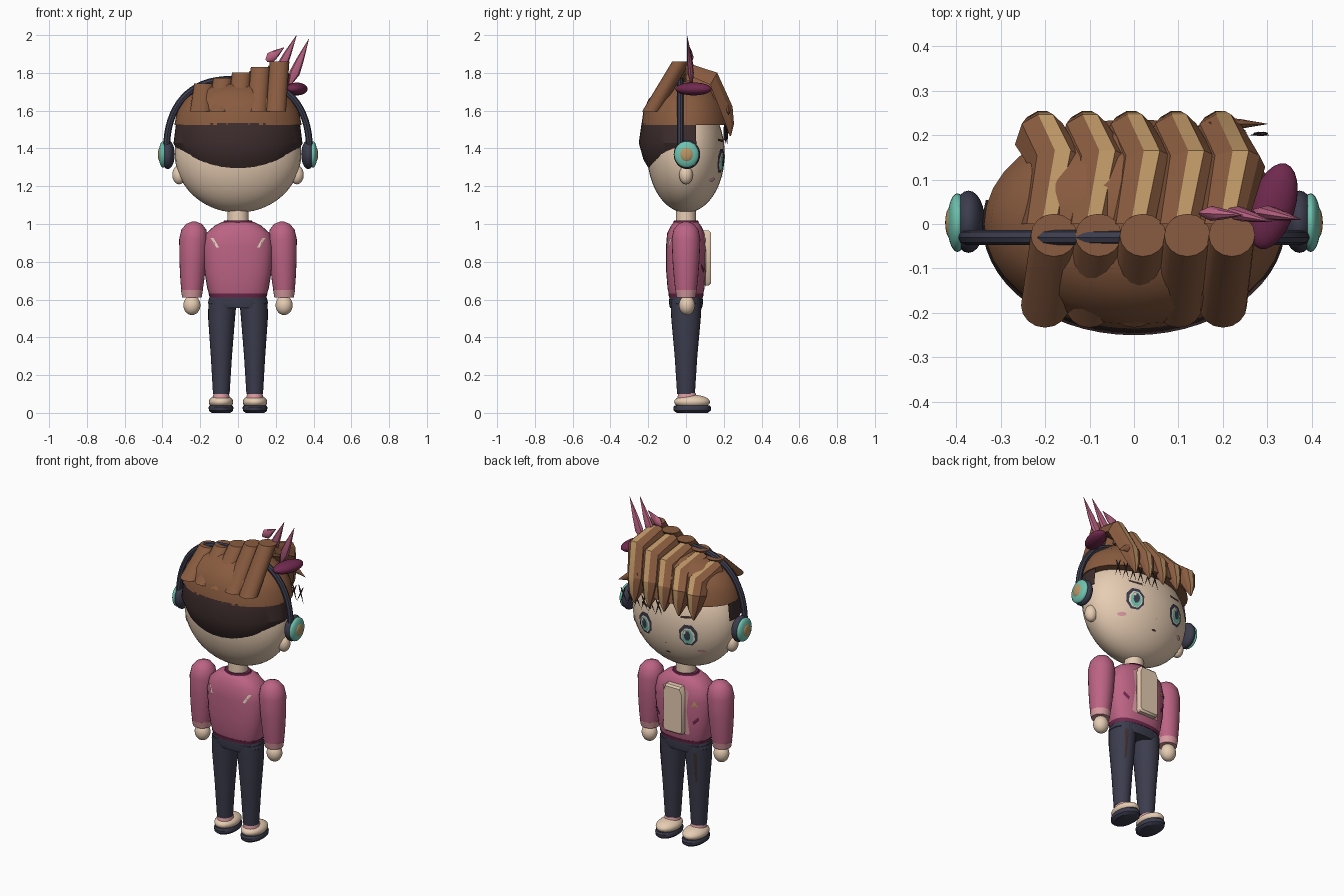
import bpy, bmesh, math
from mathutils import Vector
from mathutils.bvhtree import BVHTree

if "Cube" in bpy.data.objects:
    bpy.data.objects.remove(bpy.data.objects["Cube"])

COLORS = {
    "skin": (.80, .61, .45), "hair_brown": (.25, .105, .05), "hair_tan": (.50, .30, .13),
    "dark_brown": (.05, .027, .027), "pink": (.50, .125, .23), "magenta": (.16, .022, .075),
    "navy": (.045, .046, .075), "teal": (.16, .54, .43), "light_pink": (.68, .32, .35),
    "cream": (.84, .70, .55)}
MAT = {}
for key, c in COLORS.items():
    MAT[key] = bpy.data.materials.new(key)
    MAT[key].diffuse_color = (*c, 1)


def finish(name, bm, mats, angle=40):
    me = bpy.data.meshes.new(name)
    bm.to_mesh(me)
    bm.free()
    ob = bpy.data.objects.new(name, me)
    bpy.context.collection.objects.link(ob)
    for m in mats:
        me.materials.append(MAT[m])
    bpy.ops.object.select_all(action='DESELECT')
    ob.select_set(True)
    bpy.context.view_layer.objects.active = ob
    if angle:
        bpy.ops.object.shade_smooth_by_angle(angle=math.radians(angle))
    return ob


def loft(name, rings, mats, closed=True, angle=40, accent=None):
    """Skin a list of point rings; accent is the strip given the second material."""
    bm = bmesh.new()
    rows = [[bm.verts.new(p) for p in r] for r in rings]
    n = len(rows[0])
    for a, b in zip(rows, rows[1:]):
        for i in range(n if closed else n - 1):
            f = bm.faces.new((a[i], a[(i + 1) % n], b[(i + 1) % n], b[i]))
            f.material_index = 1 if i == accent else 0
    if closed:
        bm.faces.new(rows[0])
        bm.faces.new(rows[-1])
    bmesh.ops.recalc_face_normals(bm, faces=bm.faces)
    return finish(name, bm, mats, angle)


def oval(x, y, z, rx, ry, n=24, p=1.0):
    def pw(v):
        return math.copysign(abs(v) ** p, v)
    return [(x + rx * pw(math.cos(2 * math.pi * i / n)),
             y + ry * pw(math.sin(2 * math.pi * i / n)), z) for i in range(n)]


def ball(name, c, r, mat, seg=24, tilt=0):
    bm = bmesh.new()
    bmesh.ops.create_uvsphere(bm, u_segments=seg, v_segments=seg * 2 // 3, radius=1)
    for v in bm.verts:
        v.co = Vector((v.co.x * r[0], v.co.y * r[1], v.co.z * r[2]))
        x, y = v.co.x, v.co.y
        v.co.x = x * math.cos(tilt) - y * math.sin(tilt)
        v.co.y = x * math.sin(tilt) + y * math.cos(tilt)
        v.co += Vector(c)
    return finish(name, bm, [mat], 60)


def decal(name, target, pts, mat, off=.005, side=1):
    """Thin patch projected along y onto a part."""
    me = target.data
    tree = BVHTree.FromPolygons([v.co for v in me.vertices], [tuple(p.vertices) for p in me.polygons])
    cx, cz = sum(p[0] for p in pts) / len(pts), sum(p[1] for p in pts) / len(pts)
    bm = bmesh.new()

    def put(x, z):
        hit = tree.ray_cast(Vector((x, 2 * side, z)), Vector((0, -side, 0)))[0]
        return bm.verts.new((x, (hit.y if hit else 0) + off * side, z))
    mid = put(cx, cz)
    edge = [put(*p) for p in pts]
    for i in range(len(edge)):
        f = bm.faces.new((mid, edge[i], edge[(i + 1) % len(edge)]))
        f.normal_update()
        if f.normal.y * side < 0:
            f.normal_flip()
    return finish(name, bm, [mat], 0)


def disc(x, z, rx, rz, n=8):
    return [(x + rx * math.cos(math.pi * (2 * i + 1) / n),
             z + rz * math.sin(math.pi * (2 * i + 1) / n)) for i in range(n)]


# head and neck
head = ball("head", (0, 0, 1.37), (.335, .205, .31), "skin", 36)
loft("neck", [oval(0, 0, .98, .058, .055), oval(0, 0, 1.09, .055, .052)], ["skin"])

# torso with collar, hips
TORSO = [(.615, .148, .088), (.66, .163, .098), (.75, .178, .105), (.88, .186, .106),
         (.95, .170, .10), (.99, .125, .08), (1.01, .085, .065)]
torso = loft("sweater", [oval(0, 0, z, a, b, 28, .8) for z, a, b in TORSO], ["pink"], angle=60)
loft("collar", [oval(0, 0, .995, .088, .07), oval(0, 0, 1.018, .074, .064)], ["magenta"])
loft("sweater_hem", [oval(0, 0, .612, .15, .09, 28, .8), oval(0, 0, .632, .157, .094, 28, .8)], ["magenta"])
loft("hips", [oval(0, 0, .555, .13, .085, 24, .8), oval(0, 0, .58, .16, .09, 24, .8),
              oval(0, 0, .63, .146, .087, 24, .8)], ["navy"])

# paired limbs, ears and headphones
ARM = [(1.012, .012), (1.0, .042), (.97, .066), (.92, .076), (.80, .071), (.70, .063), (.645, .056)]
for s, tag in ((-1, "left"), (1, "right")):
    loft("sleeve_" + tag, [oval(s * (.233 + (1 - z) * .03), 0, z, r, r) for z, r in ARM], ["pink"], angle=60)
    loft("cuff_" + tag, [oval(s * .244, 0, .612, .052, .05), oval(s * .244, 0, .65, .058, .057)], ["light_pink"])
    ball("hand_" + tag, (s * .244, .005, .57), (.045, .042, .052), "skin")
    leg = loft("leg_" + tag, [oval(s * x, 0, z, a, b) for z, x, a, b in
               ((.10, .0885, .044, .047), (.3, .088, .056, .06), (.5, .087, .071, .078), (.6, .082, .075, .082))],
               ["navy"])
    decal("pocket_trim_" + tag, leg, [(s * .125, .56), (s * .105, .56), (s * .11, .38), (s * .12, .38)], "dark_brown")
    loft("ankle_" + tag, [oval(s * .089, .01, .06, .05, .06), oval(s * .089, .005, .105, .04, .045)], ["light_pink"])
    ball("shoe_" + tag, (s * .09, .032, .058), (.065, .095, .038), "skin")
    loft("sole_" + tag, [oval(s * .09, .033, z, a, b) for z, a, b in
         ((0, .05, .082), (.012, .064, .098), (.03, .066, .1), (.04, .06, .092))], ["navy"])
    ball("ear_" + tag, (s * .312, 0, 1.26), (.036, .036, .05), "skin")
    ball("ear_pad_" + tag, (s * .372, .005, 1.368), (.037, .07, .077), "navy")
    ball("ear_cup_" + tag, (s * .397, .003, 1.368), (.023, .066, .07), "teal")
    ball("ear_cup_center_" + tag, (s * .412, .003, 1.368), (.0125, .036, .038), "hair_tan")

    # face details
    e = s * .145
    decal("eye_rim_" + tag, head, disc(e, 1.335, .055, .068), "navy", .006)
    decal("eye_white_" + tag, head, disc(e, 1.33, .041, .052), "cream", .009)
    decal("iris_" + tag, head, disc(e, 1.328, .032, .047), "teal", .012)
    decal("pupil_" + tag, head, disc(e, 1.335, .019, .031), "navy", .015)
    decal("eye_glint_" + tag, head, disc(e + .013, 1.357, .009, .012, 6), "cream", .018)
    decal("cheek_" + tag, head, disc(s * .205, 1.235, .024, .011), "light_pink")
    decal("brow_" + tag, head, [(s * .10, 1.432), (s * .18, 1.44), (s * .18, 1.452), (s * .10, 1.446)], "dark_brown")

    # sweater trims front and back
    decal("lapel_" + tag, torso, [(s * .06, .955), (s * .088, .94), (s * .078, .82), (s * .092, .68), (s * .06, .67)],
          "light_pink", .007)
    decal("front_slash_" + tag, torso, [(s * .115, .74), (s * .145, .77), (s * .14, .79), (s * .11, .76)], "magenta")
    decal("back_slash_" + tag, torso, [(s * .10, .875), (s * .115, .875), (s * .145, .925), (s * .13, .925)],
          "cream", .005, -1)

decal("mouth", head, disc(0, 1.192, .016, .006), "dark_brown")
decal("nose", head, disc(0, 1.255, .006, .004, 6), "light_pink")
decal("badge", torso, [(-.14, .85), (-.105, .85), (-.122, .89)], "hair_tan", .006)

# raised shirt panel
panel = [(x, z) for x, z in ((-.055, .675), (.055, .675), (.066, .69), (.066, .93), (.05, .965),
                             (-.05, .965), (-.066, .93), (-.066, .69))]
loft("shirt_panel", [[(x * k, y, .82 + (z - .82) * k) for x, z in panel]
                     for y, k in ((.07, 1), (.122, 1), (.132, .93))], ["skin"])

# short dark hair wrapping the back of the head
rows = [[], [], [], []]
for i in range(33):
    t = math.pi * (1 - .07 + i / 32 * 1.14)
    c, sn = math.cos(t), math.sin(t)
    k = min(1, max(0, -sn * 1.45 - .05)) ** .8
    for row, (a, b, z) in zip(rows, ((.328, .235, 1.535), (.341, .25, 1.43),
                                     (.341 - .045 * k, .25 - .025 * k, 1.425 - .085 * k),
                                     (.338 - .075 * k, .24 - .045 * k, 1.42 - .13 * k))):
        row.append((a * c, b * sn, z))
loft("back_hair", rows, ["dark_brown"], closed=False, angle=30)

# hair cap
CAP = [(1.525, 1), (1.60, .955), (1.66, .84), (1.71, .65), (1.74, .42), (1.755, .1)]
loft("hair_cap", [oval(0, 0, z, .337 * k, .236 * k, 36) for z, k in CAP], ["hair_brown"], angle=25)

# swept hair: round locks behind, folded fringe locks in front
FOLD = [(-.065, -.04), (-.048, .012), (-.008, .035), (.028, .035), (.052, .012), (.065, -.04)]
for i in range(5):
    x, h = -.2 + .1 * i, 1.745 + .029 * i
    loft("back_lock_%d" % (i + 1), [oval(x, -.183, 1.595, .054, .05, 16), oval(x + .02, -.025, h, .052, .048, 16)],
         ["hair_brown"])
    rings = []
    for dx, y, z, w, n in ((0, .0, h - .035, .85, (0, 1)), (.03, .148, h - .09, 1, (.5, .85)),
                           (-.008, .215, 1.615, .92, (.98, .2)), (-.012, .233, 1.53, .6, (1, 0)),
                           (-.015, .235, 1.465, .08, (1, 0))):
        rings.append([(x + dx + a * w, y + b * w * n[0], z + b * w * n[1]) for a, b in FOLD])
    loft("fringe_lock_%d" % (i + 1), rings, ["hair_brown", "hair_tan"], angle=20, accent=2)


def spike(name, base, tip, r, mat, flat=.5, n=8):
    base, tip = Vector(base), Vector(tip)
    d = (tip - base).normalized()
    u = d.cross(Vector((0, 1, 0))).normalized()
    v = d.cross(u)
    loft(name, [[base.lerp(tip, k) + (u * math.cos(2 * math.pi * j / n) + v * flat * math.sin(2 * math.pi * j / n)) * r * w
                 for j in range(n)] for k, w in ((0, .3), (.25, 1), (.55, .7), (1, .03))], [mat])


# loose side lock and fine strands over the forehead
spike("side_lock", (.17, .225, 1.64), (.30, .225, 1.575), .03, "hair_brown")
for j in range(6):
    x = .02 + .05 * j
    y = .222 - .25 * x * x
    spike("strand_%da" % j, (x, y, 1.53), (x + .035, y - .004, 1.42), .005, "dark_brown", 1, 5)
    spike("strand_%db" % j, (x + .03, y, 1.52), (x - .01, y - .004, 1.43), .005, "dark_brown", 1, 5)

# headphone band
band = []
for i in range(33):
    t = math.pi * i / 32
    c, s = math.cos(t), max(0, math.sin(t))
    px, pz = math.copysign(abs(c) ** .75, c) * .378, 1.395 + .372 * s ** .92
    band.append([(px + c * .018 * math.cos(a), -.03 + .017 * math.sin(a), pz + s * .018 * math.cos(a))
                 for a in [math.pi * k / 4 for k in range(8)]])
loft("headphone_band", band, ["navy"])

# hair ornament
ball("ornament_base", (.312, .04, 1.715), (.05, .1, .034), "magenta", tilt=-.3)
for k, (b, t) in enumerate((((.15, .025, 1.865), (.245, .02, 1.935)), ((.205, .03, 1.78), (.31, .005, 2.0)),
                            ((.275, .03, 1.74), (.375, .01, 1.98)))):
    spike("ornament_feather_%d" % (k + 1), b, t, .028, "light_pink" if k > 5 else "pink", .6)

for m in bpy.data.materials:
    if m.users and not m.is_grease_pencil:
        m.use_nodes = True
        m.node_tree.nodes["Principled BSDF"].inputs["Base Color"].default_value = m.diffuse_color
